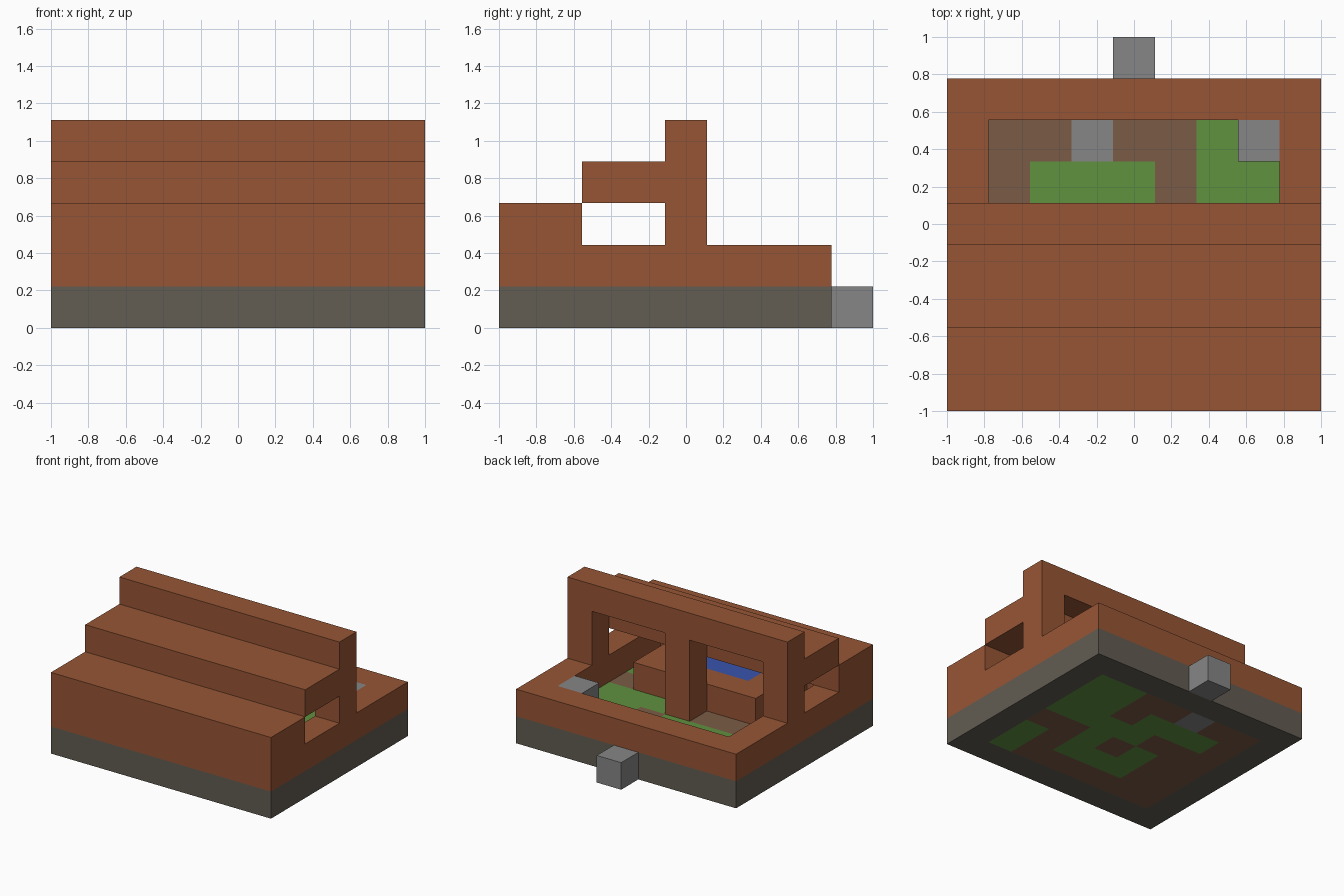
import bpy
import bmesh
from mathutils import Vector

cube = bpy.data.objects.get("Cube")
if cube:
    bpy.data.objects.remove(cube, do_unlink=True)

CELL = 2 / 9  # the model sits on a nine-cell grid


def material(name, rgb):
    lin = [((c / 255 + 0.055) / 1.055) ** 2.4 for c in rgb] + [1.0]
    m = bpy.data.materials.new(name)
    m.use_nodes = True
    m.diffuse_color = lin
    bsdf = next(n for n in m.node_tree.nodes if n.type == 'BSDF_PRINCIPLED')
    bsdf.inputs["Base Color"].default_value = lin
    bsdf.inputs["Roughness"].default_value = 0.9
    return m


brick = material("brick", (151, 85, 53))
stone = material("dark_stone", (98, 93, 82))
soil = material("soil", (123, 92, 70))
grass_mat = material("grass_green", (96, 146, 64))
grey = material("light_grey", (134, 134, 134))
blue = material("water_blue", (58, 84, 172))


def box(x, y, z):
    """Cells of a box; each argument is an inclusive (first, last) range."""
    return {(i, j, k) for i in range(x[0], x[1] + 1)
            for j in range(y[0], y[1] + 1) for k in range(z[0], z[1] + 1)}


def build(name, cells, mat):
    """Make one solid from grid cells, keeping only its outer faces."""
    bm = bmesh.new()
    verts = {}

    def vert(p):
        if p not in verts:
            verts[p] = bm.verts.new(Vector(p) * CELL - Vector((1, 1, 0)))
        return verts[p]

    for cell in sorted(cells):
        for axis in range(3):
            u, v = (axis + 1) % 3, (axis + 2) % 3
            for side in (0, 1):
                near = list(cell)
                near[axis] += 2 * side - 1
                if tuple(near) in cells:
                    continue
                loop = []
                for du, dv in ((0, 0), (1, 0), (1, 1), (0, 1)):
                    p = list(cell)
                    p[axis] += side
                    p[u] += du
                    p[v] += dv
                    loop.append(vert(tuple(p)))
                bm.faces.new(loop if side else loop[::-1])
    bmesh.ops.dissolve_limit(bm, angle_limit=0.01, verts=bm.verts[:], edges=bm.edges[:])
    mesh = bpy.data.meshes.new(name)
    bm.to_mesh(mesh)
    bm.free()
    mesh.materials.append(mat)
    obj = bpy.data.objects.new(name, mesh)
    bpy.context.collection.objects.link(obj)
    return obj


# Ground level: stone rim around a patchwork floor
inner = box((1, 7), (1, 6), (0, 0))
build("foundation_rim", box((0, 8), (0, 7), (0, 0)) - inner, stone)
build("entrance_step", {(4, 8, 0)}, grey)

paving = {(3, 6, 0)}
grass = (box((6, 7), (4, 6), (0, 0)) | box((7, 7), (1, 2), (0, 0))
         | box((2, 4), (5, 5), (0, 0)) | box((4, 5), (4, 4), (0, 0))
         | box((3, 5), (2, 3), (0, 0))) - {(4, 3, 0)}
build("floor_paving", paving, grey)
build("floor_grass", grass, grass_mat)
build("floor_soil", inner - grass - paving, soil)

# Brick shell: low wall, stepped roof and a back frame with two openings
low_wall = box((0, 8), (0, 7), (1, 1)) - box((1, 7), (1, 6), (1, 1))
roof = box((0, 8), (0, 1), (2, 2)) | box((0, 8), (2, 3), (3, 3))
frame = box((0, 8), (4, 4), (1, 4))
for first in (1, 5):
    frame -= box((first, first + 2), (4, 4), (1, 3))
build("brick_house", low_wall | roof | frame, brick)

# Pool inside, and a block in the yard corner
pool = box((3, 5), (2, 2), (1, 1))
build("pool_wall", box((2, 6), (1, 3), (1, 1)) - pool, brick)
build("pool_water", pool, blue)
build("yard_block", {(7, 6, 1)}, grey)
